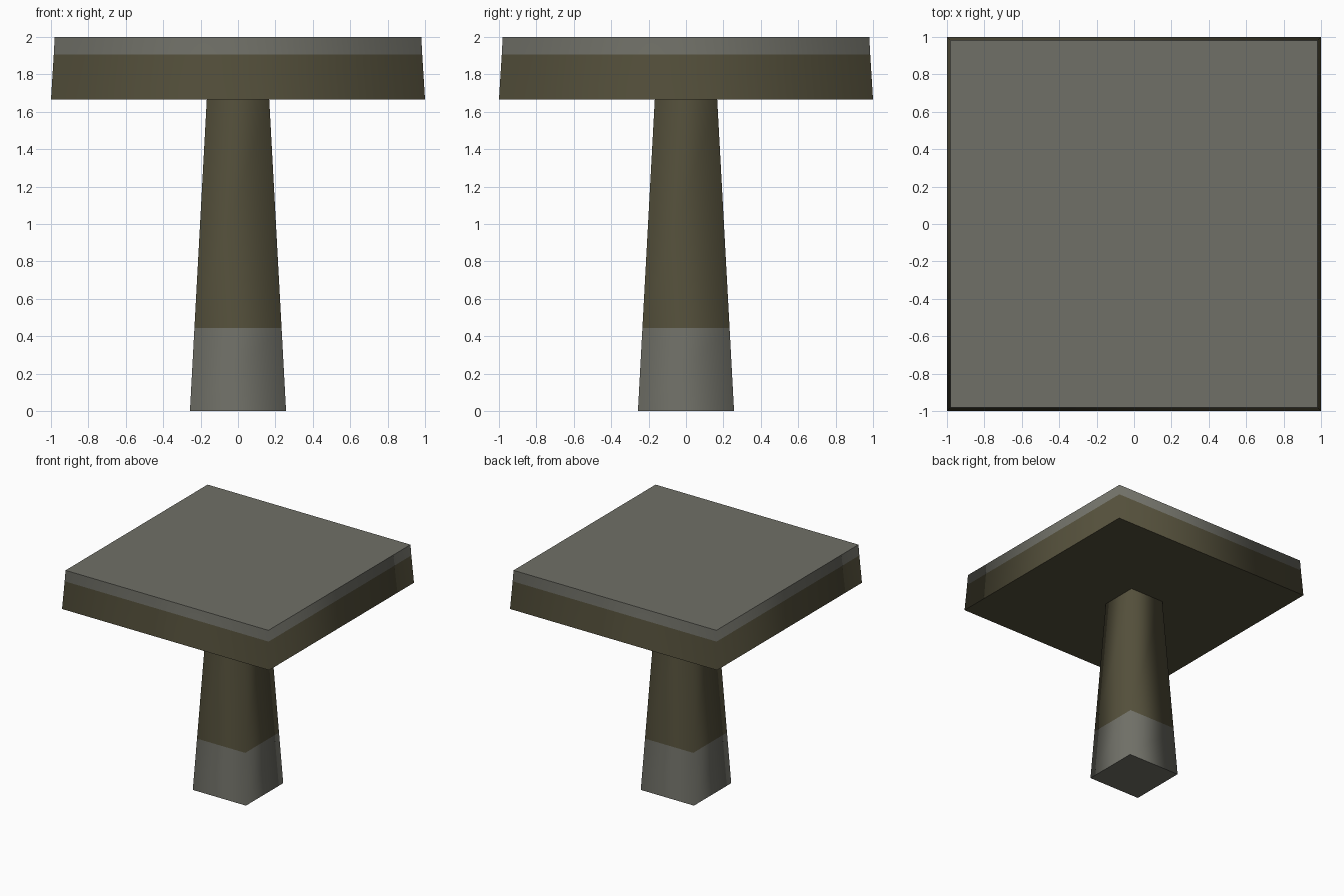
import bpy, bmesh

if "Cube" in bpy.data.objects:
    bpy.data.objects.remove(bpy.data.objects["Cube"])


def make_material(name, rgb):
    mat = bpy.data.materials.new(name)
    mat.diffuse_color = (*rgb, 1.0)
    mat.use_nodes = True
    mat.node_tree.nodes["Principled BSDF"].inputs["Base Color"].default_value = mat.diffuse_color
    return mat


grey = make_material("stone grey", (0.160, 0.160, 0.135))
brown = make_material("dark olive brown", (0.087, 0.078, 0.043))


def tapered_block(name, rings, band_colours, bottom_colour, top_colour):
    """Stack square rings of (half width, height); one colour per band."""
    bm = bmesh.new()
    loops = [[bm.verts.new((sx * h, sy * h, z))
              for sx, sy in ((-1, -1), (1, -1), (1, 1), (-1, 1))]
             for h, z in rings]
    for lower, upper, colour in zip(loops, loops[1:], band_colours):
        for i in range(4):
            j = (i + 1) % 4
            face = bm.faces.new((lower[i], lower[j], upper[j], upper[i]))
            face.material_index = colour
            face.smooth = True
    # Flat caps with sharp rims; the vertical corners stay softly shaded
    for loop, colour in ((loops[0][::-1], bottom_colour), (loops[-1], top_colour)):
        cap = bm.faces.new(loop)
        cap.material_index = colour
        for edge in cap.edges:
            edge.smooth = False
    mesh = bpy.data.meshes.new(name)
    bm.to_mesh(mesh)
    bm.free()
    mesh.materials.append(grey)
    mesh.materials.append(brown)
    obj = bpy.data.objects.new(name, mesh)
    bpy.context.collection.objects.link(obj)
    return obj


GREY, BROWN = 0, 1

# Post: grey foot below, brown shaft above
tapered_block("post", [(0.257, 0.0), (0.233, 0.445), (0.167, 1.665)],
              [GREY, BROWN], GREY, BROWN)

# Square top: brown edge with a grey upper band and surface
tapered_block("table_top", [(1.0, 1.665), (0.985, 1.905), (0.98, 2.0)],
              [BROWN, GREY], BROWN, GREY)
